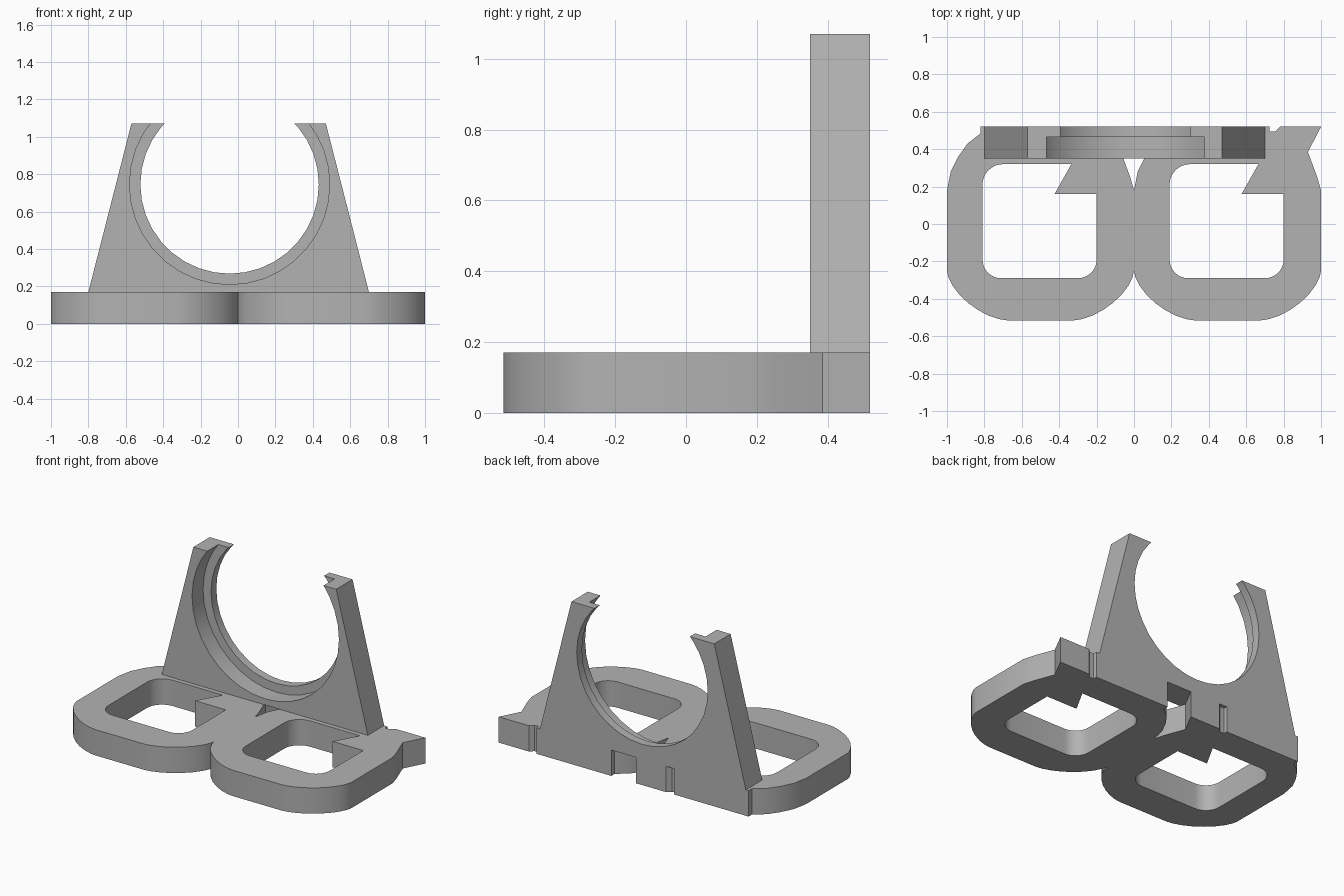
import bpy
import math

if "Cube" in bpy.data.objects:
    bpy.data.objects.remove(bpy.data.objects["Cube"], do_unlink=True)

grey = bpy.data.materials.new("plain grey")
grey.use_nodes = True
COLOUR = (0.45, 0.45, 0.45, 1)
grey.diffuse_color = COLOUR
grey.node_tree.nodes["Principled BSDF"].inputs["Base Color"].default_value = COLOUR


def corner(cx, cy, rx, ry, start, power=2.0, steps=8):
    """Quarter of a rounded corner, running anticlockwise from start degrees."""
    pts = []
    for i in range(steps + 1):
        a = math.radians(start + 90 * i / steps)
        c, s = math.cos(a), math.sin(a)
        pts.append((cx + rx * math.copysign(abs(c) ** (2 / power), c),
                    cy + ry * math.copysign(abs(s) ** (2 / power), s)))
    return pts


def extrude(name, loops, depth):
    """Solid plate from closed outlines; inner outlines become holes."""
    curve = bpy.data.curves.new(name, "CURVE")
    curve.dimensions = "2D"
    curve.fill_mode = "BOTH"
    curve.extrude = depth / 2
    for loop in loops:
        spline = curve.splines.new("POLY")
        spline.points.add(len(loop) - 1)
        for point, (x, y) in zip(spline.points, loop):
            point.co = (x, y, 0, 1)
        spline.use_cyclic_u = True
    obj = bpy.data.objects.new(name, curve)
    bpy.context.collection.objects.link(obj)
    select(obj)
    bpy.ops.object.convert(target="MESH")
    obj = bpy.context.object
    obj.name = name
    # Weld the caps to the walls
    weld = obj.modifiers.new("weld", "WELD")
    weld.merge_threshold = 0.0005
    bpy.ops.object.modifier_apply(modifier=weld.name)
    obj.data.materials.clear()
    obj.data.materials.append(grey)
    return obj


def select(obj):
    bpy.ops.object.select_all(action="DESELECT")
    obj.select_set(True)
    bpy.context.view_layer.objects.active = obj


def smooth(obj):
    select(obj)
    bpy.ops.object.shade_smooth_by_angle(angle=math.radians(30))


# Base rings: rounded outside with a flared back arm, hole with a slanted spur
BASE_H = 0.17
outer = (corner(0.32, -0.25, 0.32, 0.265, 180, 1.6)
         + corner(0.68, -0.25, 0.32, 0.265, 270, 1.6)
         + [(1, 0.18), (0.98, 0.25), (0.93, 0.385), (1, 0.52), (0.78, 0.52),
            (0.755, 0.495), (0.725, 0.495), (0.725, 0.52), (0.18, 0.52),
            (0.18, 0.485), (0.11, 0.43), (0.06, 0.36), (0.02, 0.28), (0, 0.18)])
hole = (corner(0.29, -0.19, 0.1, 0.1, 180)
        + corner(0.70, -0.19, 0.1, 0.1, 270)
        + [(0.8, 0.16), (0.575, 0.16), (0.665, 0.32)]
        + corner(0.30, 0.21, 0.11, 0.11, 90))
for name, shift in (("left_base_ring", 0), ("right_base_ring", -1)):
    ring = extrude(name, [outer, hole], BASE_H)
    ring.location = (shift, 0, BASE_H / 2)
    smooth(ring)

# Upright cradle plate at the back
FRONT, BACK, STEP = 0.35, 0.52, 0.465
plate = extrude("cradle_plate", [[(-0.8, BASE_H), (0.7, BASE_H),
                                  (0.47, 1.07), (-0.57, 1.07)]], BACK - FRONT)
plate.rotation_euler.x = math.pi / 2
plate.location.y = (FRONT + BACK) / 2
select(plate)
bpy.ops.object.transform_apply(location=True, rotation=True)

# Stepped round opening: wide seat at the front, narrower lip behind
for radius, y0, y1 in ((0.535, FRONT - 0.1, STEP), (0.477, FRONT - 0.2, BACK + 0.1)):
    bpy.ops.mesh.primitive_cylinder_add(
        vertices=36, radius=radius, depth=y1 - y0,
        location=(-0.045, (y0 + y1) / 2, 0.745), rotation=(math.pi / 2, 0, 0))
    cutter = bpy.context.object
    cutter.name = "opening_cutter"
    cutter.hide_render = True
    cutter.data.materials.append(grey)
    cut = plate.modifiers.new("opening", "BOOLEAN")
    cut.operation = "DIFFERENCE"
    cut.solver = "EXACT"
    cut.object = cutter
    select(plate)
    bpy.ops.object.modifier_apply(modifier=cut.name)
    bpy.data.objects.remove(cutter, do_unlink=True)
smooth(plate)
